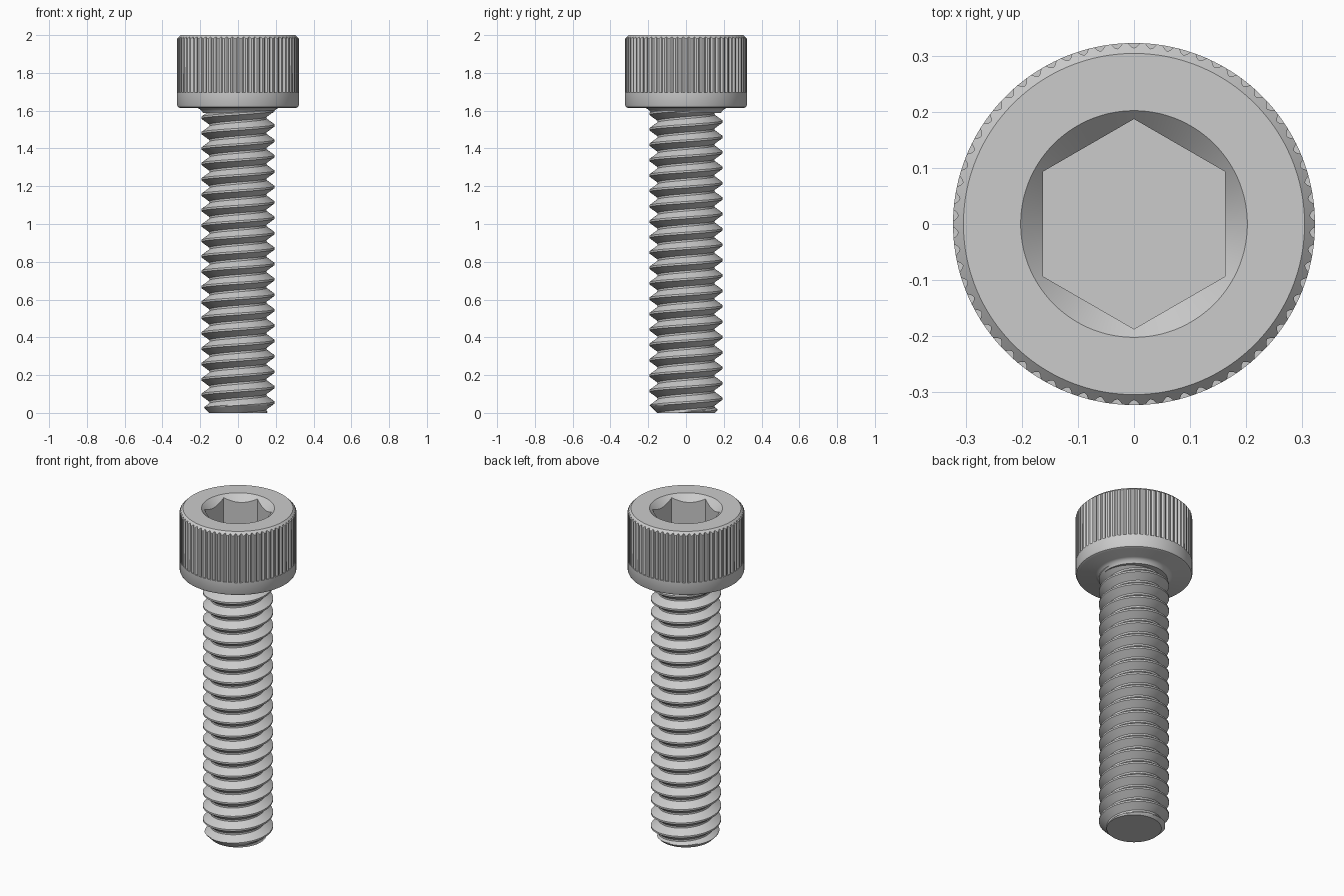
import bpy, bmesh
from math import pi, cos, sin, tan, radians, floor

if "Cube" in bpy.data.objects:
    bpy.data.objects.remove(bpy.data.objects["Cube"])

HEAD_Z, TOP_Z = 1.614, 2.0
HEAD_R, KNURLS, STEPS = 0.3226, 66, 6
CREST, ROOT, PITCH, CREST_Z = 0.194, 0.152, 0.0815, 0.055


def finish(name, bm, angle):
    bmesh.ops.remove_doubles(bm, verts=bm.verts[:], dist=1e-5)
    bmesh.ops.holes_fill(bm, edges=[e for e in bm.edges if e.is_boundary], sides=0)
    bmesh.ops.recalc_face_normals(bm, faces=bm.faces[:])
    mesh = bpy.data.meshes.new(name)
    bm.to_mesh(mesh)
    bm.free()
    obj = bpy.data.objects.new(name, mesh)
    bpy.context.collection.objects.link(obj)
    bpy.ops.object.select_all(action='DESELECT')
    obj.select_set(True)
    bpy.context.view_layer.objects.active = obj
    bpy.ops.object.shade_smooth_by_angle(angle=radians(angle))
    return obj


def grid(rows, shift=0):
    """Skin rings of points; shift joins the seam to a later row (helix)."""
    bm = bmesh.new()
    v = [[bm.verts.new(p) for p in row] for row in rows]
    n = len(rows[0])
    for k in range(len(rows) - 1 - shift):
        for i in range(n):
            j, s = (i + 1) % n, (shift if i == n - 1 else 0)
            bm.faces.new((v[k][i], v[k + s][j], v[k + 1 + s][j], v[k + 1][i]))
    return bm


# Head: knurled cylinder with collar, chamfers and hex socket, one lofted skin
groove = [0, 0, 0.7, 1, 0.7, 0]
count = KNURLS * STEPS


def head_profile(i):
    a = 2 * pi * i / count
    rk = HEAD_R - 0.009 * groove[i % STEPS]
    sector = (a + pi / 6) % (pi / 3) - pi / 6
    hexr = 0.162 / cos(sector)
    pts = [(0.185, HEAD_Z - 0.026), (0.19, HEAD_Z - 0.018),
           (0.199, HEAD_Z - 0.007), (0.213, HEAD_Z),
           (0.308, HEAD_Z), (0.318, HEAD_Z + 0.005), (HEAD_R, HEAD_Z + 0.015),
           (HEAD_R, 1.695), (rk, 1.6952),
           (rk, TOP_Z - (rk - 0.304)), (0.304, TOP_Z),
           (0.202, TOP_Z), (hexr, TOP_Z - (0.202 - hexr)), (hexr, 1.806)]
    return [(r * cos(a), r * sin(a), z) for r, z in pts]


columns = [head_profile(i) for i in range(count)]
finish("socket_head", grid(list(zip(*columns))), 28)

# Threaded shank: rows follow the right-hand helix, clipped at both ends
SEG, PER = 72, 16
shank_top = HEAD_Z + 0.01


def thread_point(k, i):
    a = 2 * pi * i / SEG
    z = CREST_Z + PITCH * (k / PER + i / SEG)
    z = min(max(z, 0), shank_top)
    u = (z - CREST_Z) / PITCH - i / SEG
    d = abs(u - floor(u + 0.5))
    t = min(max((d - 1 / 16) / (6 / 16), 0), 1)
    r = CREST + (ROOT - CREST) * t
    r = min(r, ROOT + z)  # end chamfer
    return (r * cos(a), r * sin(a), z)


turns = int(shank_top / PITCH) + 3
rows = [[thread_point(k, i) for i in range(SEG)]
        for k in range(-3 * PER, turns * PER)]
finish("threaded_shank", grid(rows, PER), 35)
